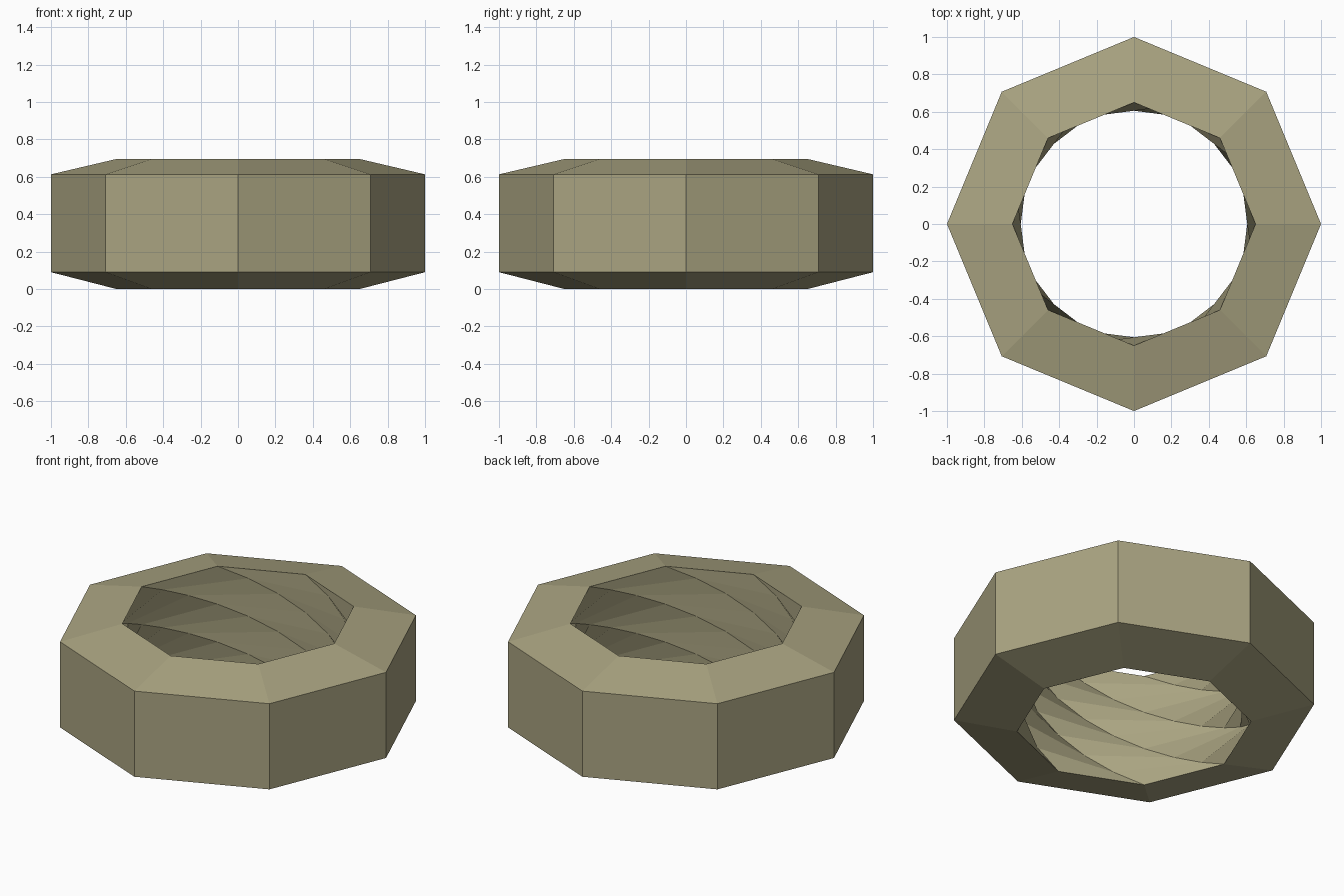
import bpy, bmesh
from math import sin, cos, radians

if "Cube" in bpy.data.objects:
    bpy.data.objects.remove(bpy.data.objects["Cube"])

SIDES = 8
HEIGHT = 0.695
OUTER_R, INNER_R = 1.0, 0.65
CHAMFER = 0.09
TWIST = radians(135)
STEPS = 9

bm = bmesh.new()


def ring(radius, z, turn=0.0):
    """One octagon of vertices, optionally rotated about z."""
    step = radians(360 / SIDES)
    return [bm.verts.new((radius * cos(i * step + turn), radius * sin(i * step + turn), z))
            for i in range(SIDES)]


def bridge(a, b):
    for i in range(SIDES):
        j = (i + 1) % SIDES
        bm.faces.new((a[i], a[j], b[j], b[i]))


# Outer wall with sloped chamfers, then the helical bore from top to bottom
rings = [ring(OUTER_R, CHAMFER), ring(OUTER_R, HEIGHT - 0.082)]
for k in range(STEPS + 1):
    t = k / STEPS
    rings.append(ring(INNER_R, HEIGHT * (1 - t), -TWIST * t))
for a, b in zip(rings, rings[1:]):
    bridge(a, b)

# Lower chamfer: the last bore ring is turned by whole sides, so realign it
shift = round(TWIST / radians(360 / SIDES))
last = [rings[-1][(i + shift) % SIDES] for i in range(SIDES)]
bridge(last, rings[0])

bmesh.ops.recalc_face_normals(bm, faces=bm.faces[:])
mesh = bpy.data.meshes.new("octagonal_nut")
bm.to_mesh(mesh)
bm.free()
nut = bpy.data.objects.new("octagonal_nut", mesh)
bpy.context.collection.objects.link(nut)

# Olive finish
mat = bpy.data.materials.new("olive")
mat.diffuse_color = (0.40, 0.37, 0.22, 1)
mat.use_nodes = True
mat.node_tree.nodes["Principled BSDF"].inputs["Base Color"].default_value = mat.diffuse_color
mesh.materials.append(mat)
